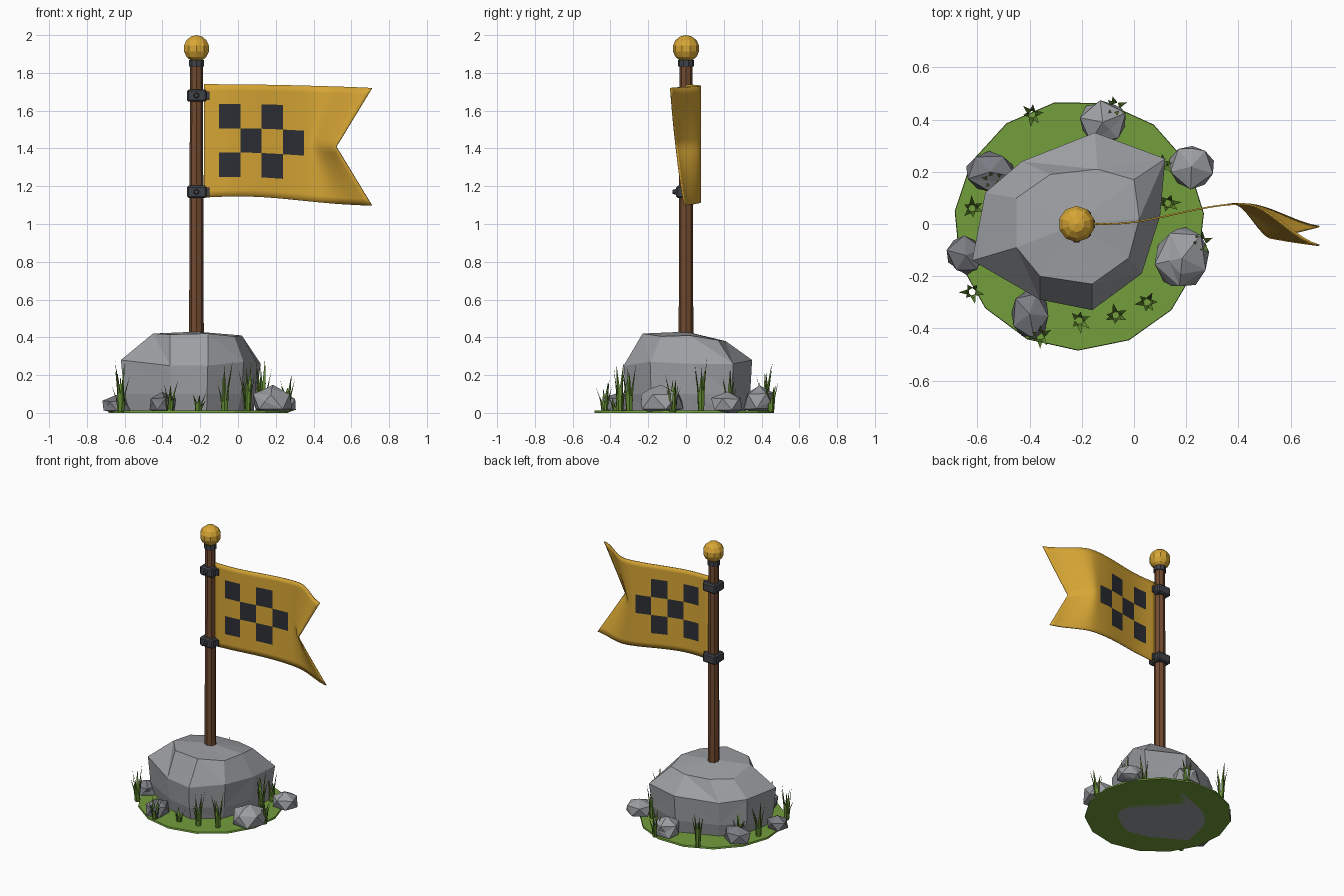
import bpy, bmesh, math, random
from mathutils import Vector, Matrix

if "Cube" in bpy.data.objects:
    bpy.data.objects.remove(bpy.data.objects["Cube"])

random.seed(7)
PX = -0.22  # pole axis

def material(name, rgb):
    m = bpy.data.materials.new(name)
    m.diffuse_color = (*rgb, 1)
    m.use_nodes = True
    m.node_tree.nodes["Principled BSDF"].inputs["Base Color"].default_value = m.diffuse_color
    return m

GOLD = material("gold", (0.68, 0.38, 0.035))
WOOD = material("wood", (0.17, 0.07, 0.03))
IRON = material("iron", (0.05, 0.055, 0.065))
DARK = material("dark_cloth", (0.025, 0.028, 0.036))
TURF = material("turf", (0.17, 0.34, 0.045))
BLADE = material("grass", (0.12, 0.25, 0.03))
STONE = material("stone", (0.33, 0.34, 0.36))
STONE2 = material("dark_stone", (0.2, 0.205, 0.23))

def finish(name, bm, *mats, recalc=True):
    if recalc:
        bmesh.ops.recalc_face_normals(bm, faces=bm.faces)
    me = bpy.data.meshes.new(name)
    bm.to_mesh(me)
    bm.free()
    for m in mats:
        me.materials.append(m)
    ob = bpy.data.objects.new(name, me)
    bpy.context.collection.objects.link(ob)
    return ob

def cylinder(name, r, z0, z1, sides, mat, r2=None):
    bm = bmesh.new()
    bmesh.ops.create_cone(bm, cap_ends=True, segments=sides, radius1=r, radius2=r2 or r, depth=z1 - z0,
                          matrix=Matrix.Translation((PX, 0, (z0 + z1) / 2)))
    return finish(name, bm, mat)

def smoothstep(a, b, x):
    t = min(max((x - a) / (b - a), 0), 1)
    return t * t * (3 - 2 * t)

# Turf disc
bm = bmesh.new()
bmesh.ops.create_cone(bm, cap_ends=True, segments=15, radius1=0.48, radius2=0.478, depth=0.012,
                      matrix=Matrix.Translation((-0.21, -0.005, 0.006)) @ Matrix.Rotation(0.2, 4, 'Z'))
finish("turf", bm, TURF)

# Main boulder: lofted irregular rings
mid = [(-0.62, -0.14, .28), (-0.36, -0.29, .25), (-0.16, -0.33, .25), (0.03, -0.19, .27), (0.1, 0.03, .26),
       (0.12, 0.25, .26), (-0.15, 0.35, .28), (-0.43, 0.24, .26), (-0.57, 0.12, .28)]
top = [(-0.45, -0.09, .42), (-0.36, -0.2, .415), (-0.16, -0.23, .42), (-0.02, -0.13, .405), (0.02, 0.02, .41),
       (0.0, 0.17, .385), (-0.14, 0.21, .38), (-0.32, 0.19, .385), (-0.45, 0.1, .39)]
bm = bmesh.new()
rings = []
for k, z in ((0.9, 0.0), (0.97, 0.1)):
    rings.append([bm.verts.new((PX + (x - PX) * k * random.uniform(.96, 1.02), y * k, z)) for x, y, _ in mid])
rings += [[bm.verts.new(p) for p in ring] for ring in (mid, top)]
peak = bm.verts.new((PX, 0, 0.43))
bm.faces.new(rings[0][::-1])
for a, b in zip(rings, rings[1:]):
    for i in range(9):
        j = (i + 1) % 9
        if i % 2:
            bm.faces.new((a[i], a[j], b[j])); bm.faces.new((a[i], b[j], b[i]))
        else:
            bm.faces.new((a[i], a[j], b[i])); bm.faces.new((a[j], b[j], b[i]))
for i in range(9):
    bm.faces.new((rings[3][i], rings[3][(i + 1) % 9], peak))
finish("boulder", bm, STONE)

# Small stones: x, y, half-width x, half-width y, height, material
stones = [(0.185, -0.13, .115, .13, .15, STONE), (0.22, 0.22, .10, .09, .115, STONE),
          (-0.12, 0.39, .10, .09, .15, STONE), (-0.55, 0.20, .105, .085, .12, STONE2),
          (-0.645, -0.12, .078, .08, .095, STONE2), (-0.4, -0.345, .08, .10, .115, STONE2)]
for n, (x, y, rx, ry, h, mat) in enumerate(stones):
    bm = bmesh.new()
    bmesh.ops.create_icosphere(bm, subdivisions=1, radius=1)
    bmesh.ops.subdivide_edges(bm, edges=random.sample(list(bm.edges), 6), cuts=1)
    bmesh.ops.triangulate(bm, faces=bm.faces)
    spin = Matrix.Rotation(random.uniform(0, 6), 3, 'Z')
    for v in bm.verts:
        p = spin @ v.co * random.uniform(0.92, 1.1)
        v.co = (x + p.x * rx, y + p.y * ry, max(0, h * 0.4 + p.z * h * 0.58))
    finish(f"stone_{n + 1}", bm, mat)

# Grass tufts: x, y, height
tufts = [(-0.39, 0.42, .27), (-0.07, 0.45, .19), (-0.54, 0.17, .24), (-0.62, 0.06, .27), (-0.62, -0.26, .26),
         (-0.36, -0.43, .17), (-0.07, -0.35, .27), (0.05, -0.30, .26), (0.13, 0.08, .29), (0.11, 0.23, .25),
         (0.26, -0.07, .2), (-0.21, -0.37, .1)]
for n, (x, y, h) in enumerate(tufts):
    bm = bmesh.new()
    start = random.uniform(0, 6)
    for k in range(6):
        a = start + k * math.tau / 6 + random.uniform(-.3, .3)
        out, side = Vector((math.cos(a), math.sin(a), 0)), Vector((-math.sin(a), math.cos(a), 0))
        hh = h * (1 if k == 0 else random.uniform(0.5, 0.95))
        base = Vector((x, y, 0.005)) + out * 0.012
        lean = random.uniform(0.02, 0.04)
        rows = []
        for t, w in ((0, 0.010), (0.5, 0.009)):
            c = base + out * lean * t * t + Vector((0, 0, hh * t))
            rows.append([bm.verts.new(c + d * w) for d in (side, out * 0.5, -side)])
        tip = bm.verts.new(base + out * lean + Vector((0, 0, hh)))
        for i in range(3):
            j = (i + 1) % 3
            bm.faces.new((rows[0][i], rows[0][j], rows[1][j], rows[1][i]))
            bm.faces.new((rows[1][i], rows[1][j], tip))
        bm.faces.new(rows[0])
    finish(f"grass_tuft_{n + 1}", bm, BLADE)

# Pole, collar and finial
cylinder("pole", 0.039, 0.38, 1.86, 8, WOOD, 0.034)
cylinder("collar", 0.042, 1.835, 1.868, 10, IRON)
bm = bmesh.new()
bmesh.ops.create_uvsphere(bm, u_segments=10, v_segments=7, radius=0.071,
                          matrix=Matrix.Translation((PX, 0, 1.929)))
finish("finial", bm, GOLD)

# Brackets with bolts and a tab gripping the cloth
for n, z in enumerate((1.17, 1.68)):
    bm = bmesh.new()
    bmesh.ops.create_cube(bm, size=1, matrix=Matrix.Translation((PX + 0.002, 0, z)) @ Matrix.Diagonal((.105, .105, .065, 1)))
    bmesh.ops.bevel(bm, geom=bm.edges[:], offset=0.009, segments=1, affect='EDGES')
    bmesh.ops.create_cube(bm, size=1, matrix=Matrix.Translation((PX + 0.055, 0, z)) @ Matrix.Diagonal((.03, .03, .045, 1)))
    bmesh.ops.create_cone(bm, cap_ends=True, segments=8, radius1=0.016, radius2=0.011, depth=0.022,
                          matrix=Matrix.Translation((PX, -0.06, z)) @ Matrix.Rotation(math.pi / 2, 4, 'X'))
    finish(f"bracket_{n + 1}", bm, IRON)

# Flag: rippled swallowtail grid with dark checks
xs = [-0.18 + 0.08 * i / 3 for i in range(3)] + [-0.10 + 0.028125 * i for i in range(16)] \
    + [0.35 + 0.03 * i for i in range(13)]
zs = [-0.3 + 0.035 * i for i in range(3)] + [-0.195 + 0.0325 * i for i in range(13)] \
    + [0.23 + 0.035 * i for i in range(3)]
bm = bmesh.new()
grid = []
for dz in zs:
    v = (dz + 0.3) / 0.6
    end_x = 0.52 + 0.19 * abs(2 * v - 1)
    end_y = -0.01 - 0.1 * v + 0.028 * v * v
    row = []
    for x in xs:
        xx = x if x < 0.36 else 0.35 + (x - 0.35) / 0.36 * (end_x - 0.35)
        y = 0.077 * smoothstep(-0.1, 0.42, x)
        y -= (0.077 - end_y) * smoothstep(0.42, 0.74, x) / smoothstep(0.42, 0.74, 0.71)
        s = (x + 0.18) / 0.89
        z = 1.44 + dz - (0.04 - 0.02 * v) * s * s + 0.008 * math.sin(s * 6) * (1 - v)
        row.append(bm.verts.new((xx, y, z)))
    grid.append(row)
for j in range(len(zs) - 1):
    for i in range(len(xs) - 1):
        f = bm.faces.new((grid[j][i], grid[j][i + 1], grid[j + 1][i + 1], grid[j + 1][i]))
        c, r = (i - 3) // 4, (j - 3) // 4
        f.smooth = True
        f.material_index = int(0 <= c < 4 and 0 <= r < 3 and (c + r) % 2 == 0)
flag = finish("flag", bm, GOLD, DARK, recalc=False)
mod = flag.modifiers.new("thickness", 'SOLIDIFY')
mod.thickness, mod.offset = 0.006, 0
